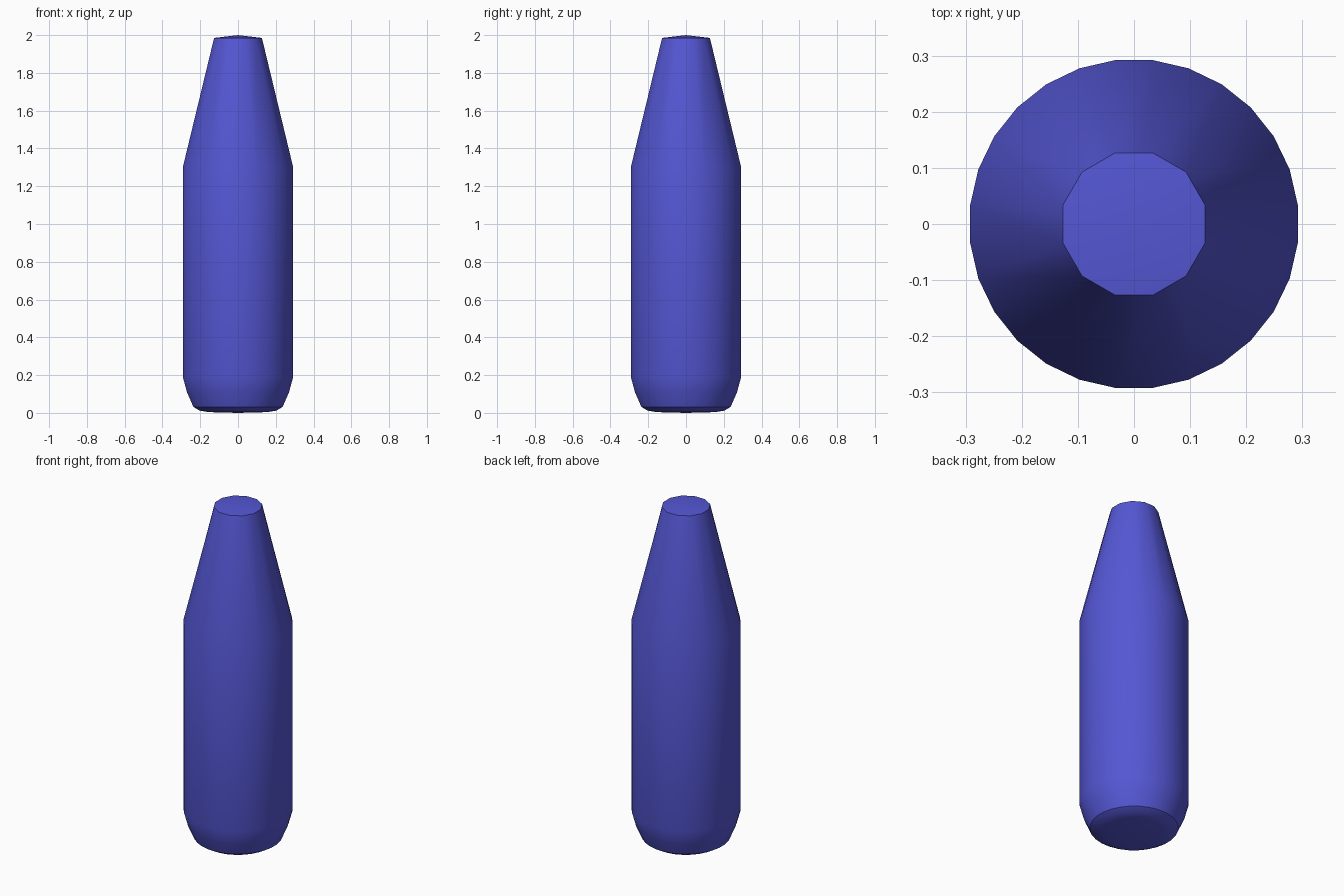
import bpy, bmesh
from math import cos, sin, pi, radians

cube = bpy.data.objects.get("Cube")
if cube:
    bpy.data.objects.remove(cube)

SIDES, TOP_SIDES = 28, 12

blue = bpy.data.materials.new("violet blue")
blue.use_nodes = True
colour = (0.09, 0.095, 0.66, 1)
blue.diffuse_color = colour
blue.node_tree.nodes["Principled BSDF"].inputs["Base Color"].default_value = colour


def ring(bm, radius, z, snap=None):
    """Ring of vertices; snap pulls them to the corners of a coarser polygon."""
    verts = []
    for i in range(SIDES):
        a = 2 * pi * (i + 0.5) / SIDES
        if snap:
            step = 2 * pi / snap
            a = (int(a / step) + 0.5) * step
        verts.append(bm.verts.new((radius * cos(a), radius * sin(a), z)))
    return verts


def fan(bm, loop, z):
    """Close a ring with a shallow cone to a centre point."""
    centre = bm.verts.new((0, 0, z))
    for i in range(SIDES):
        bm.faces.new((loop[i], loop[(i + 1) % SIDES], centre))


# Rounded base, straight body, tapered neck
profile = [(0.155, 0.004), (0.205, 0.012), (0.238, 0.032),
           (0.272, 0.11), (0.294, 0.19), (0.294, 1.3)]
bm = bmesh.new()
rings = [ring(bm, r, z) for r, z in profile]
rings.append(ring(bm, 0.131, 1.985, TOP_SIDES))
for low, high in zip(rings, rings[1:]):
    for i in range(SIDES):
        j = (i + 1) % SIDES
        bm.faces.new((low[i], low[j], high[j], high[i]))
fan(bm, rings[0], 0)
fan(bm, rings[-1], 2)

# Merge the snapped rim into a twelve-sided opening
bmesh.ops.remove_doubles(bm, verts=bm.verts, dist=0.0005)
bmesh.ops.recalc_face_normals(bm, faces=bm.faces)
mesh = bpy.data.meshes.new("bottle")
bm.to_mesh(mesh)
bm.free()
mesh.materials.append(blue)

bottle = bpy.data.objects.new("bottle", mesh)
bpy.context.collection.objects.link(bottle)
bpy.ops.object.select_all(action="DESELECT")
bottle.select_set(True)
bpy.context.view_layer.objects.active = bottle
bpy.ops.object.shade_smooth_by_angle(angle=radians(30))
